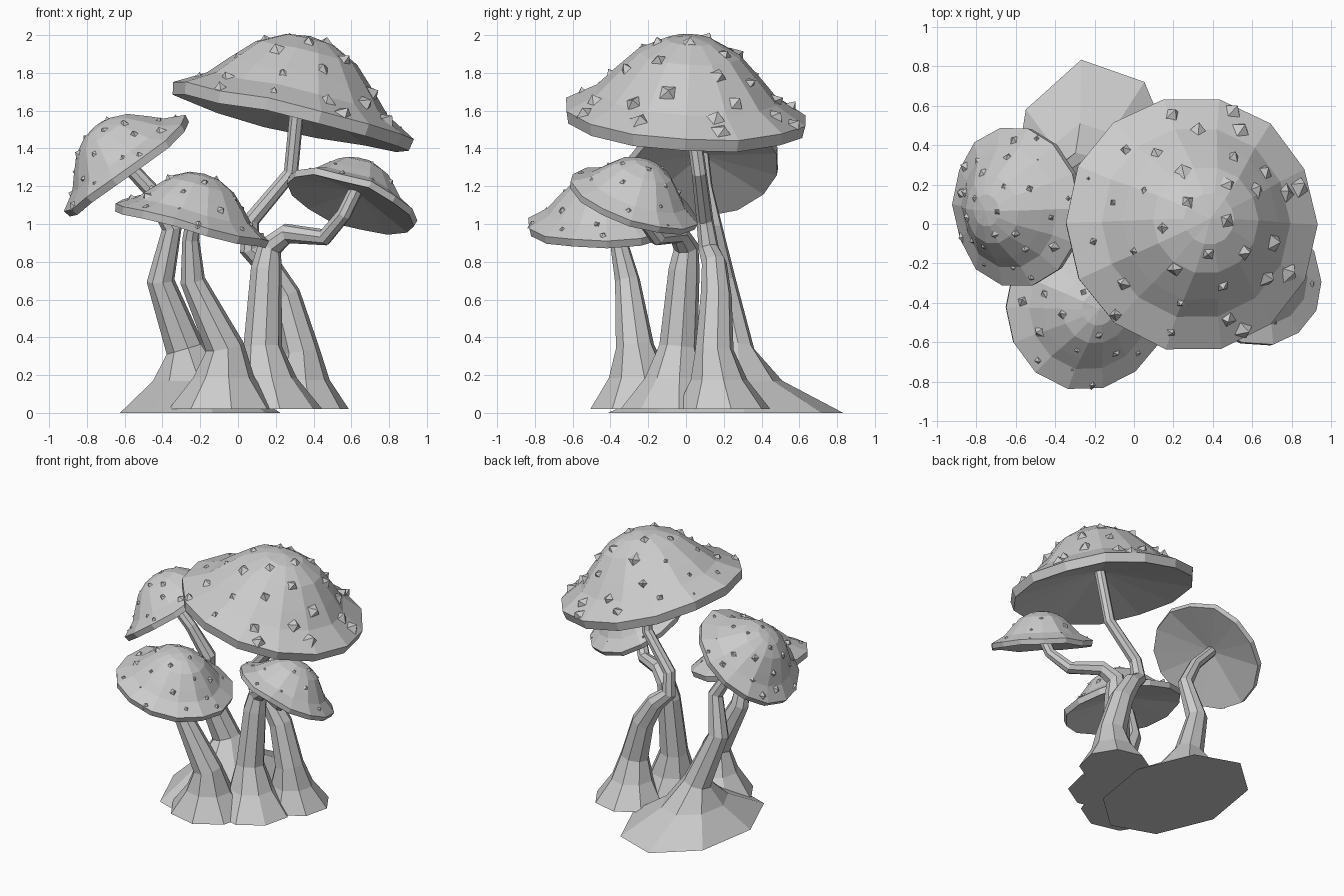
import bpy, bmesh, math, random
from mathutils import Vector, Matrix

random.seed(4)
if "Cube" in bpy.data.objects:
    bpy.data.objects.remove(bpy.data.objects["Cube"])

grey = bpy.data.materials.new("plain_grey")
grey.use_nodes = True
COLOUR = (0.6, 0.6, 0.6, 1)
grey.diffuse_color = COLOUR
grey.node_tree.nodes["Principled BSDF"].inputs["Base Color"].default_value = COLOUR

# Cap outline for a rim radius of one: crown, flared brim, rim edge, hollow underside
CROWN = [(0.2, 0.65), (0.42, 0.54), (0.62, 0.34), (0.75, 0.2), (1, 0.06)]
EDGE = (0.98, -0.04)
APEX, HOLLOW = 0.68, 0.2
UP = Vector((0, 0, 1))


def finish(bm, name):
    bmesh.ops.recalc_face_normals(bm, faces=bm.faces)
    mesh = bpy.data.meshes.new(name)
    bm.to_mesh(mesh)
    bm.free()
    mesh.materials.append(grey)
    obj = bpy.data.objects.new(name, mesh)
    bpy.context.collection.objects.link(obj)


def polar(radius, angle, height=0):
    return Vector((radius * math.cos(angle), radius * math.sin(angle), height))


def bridge(bm, lower, upper):
    for i in range(len(lower)):
        bm.faces.new((lower[i - 1], lower[i], upper[i], upper[i - 1]))


def fan(bm, ring, point):
    tip = bm.verts.new(point)
    for i in range(len(ring)):
        bm.faces.new((ring[i - 1], ring[i], tip))


def frame(centre, axis):
    turn = UP.rotation_difference(Vector(axis)).to_matrix().to_4x4()
    return Matrix.Translation(centre) @ turn


def add_cap(name, placement, sides=14):
    bm = bmesh.new()
    wobble = [random.uniform(-0.03, 0.03) for side in range(sides)]
    rings = []
    for radius, height in CROWN + [EDGE]:
        rings.append([bm.verts.new(polar(radius * (1 + w / 2), math.tau * i / sides, height + w * radius))
                      for i, w in enumerate(wobble)])
    for lower, upper in zip(rings, rings[1:]):
        bridge(bm, lower, upper)
    fan(bm, rings[0], UP * APEX)
    fan(bm, rings[-1], UP * HOLLOW)
    bm.transform(placement)
    finish(bm, name)


def add_warts(name, placement, count):
    # Small four-sided pyramids spiralled over the crown
    bm = bmesh.new()
    outline = [(0, APEX)] + CROWN
    for k in range(count):
        radius = 0.97 * math.sqrt((k + 0.8) / count)
        angle = k * 2.4 + random.uniform(-0.2, 0.2)
        for (r_in, z_in), (r_out, z_out) in zip(outline, outline[1:]):
            if r_in <= radius <= r_out:
                break
        height = z_in + (z_out - z_in) * (radius - r_in) / (r_out - r_in)
        normal = polar(z_in - z_out, angle, r_out - r_in)
        spot = frame(polar(radius * 0.985, angle, height), normal)
        size = random.uniform(0.055, 0.085)
        spin = random.random() * math.pi
        ring = [bm.verts.new(spot @ polar(size, spin + math.pi / 2 * i, -0.02)) for i in range(4)]
        bm.faces.new(ring)
        fan(bm, ring, spot @ polar(0.025, spin, 0.04))
    bm.transform(placement)
    finish(bm, name)


def add_stem(name, foot, flare, path, sides=8):
    # Spreading oval foot, then a tapering stalk that bends through the path points
    bm = bmesh.new()
    foot, flare, knees = Vector(foot), Vector(flare), [Vector(p) for p in path]
    points = [foot, foot.lerp(knees[0], 0.5)] + knees
    last = len(knees) - 1
    taper = [0.038 + 0.065 * (1 - i / last) ** 2 for i in range(last + 1)]
    stalk = [Vector((r, r)) for r in taper]
    radii = [flare, stalk[0].lerp(flare, 1 / 3)] + stalk
    rings = []
    for i, (point, radius) in enumerate(zip(points, radii)):
        direction = UP
        if i > 1:
            ahead = points[min(i + 1, len(points) - 1)] - point
            direction = (point - points[i - 1]).normalized() + ahead.normalized()
        place = frame(point, direction) @ Matrix.Diagonal((radius.x, radius.y, 1, 1))
        rings.append([bm.verts.new(place @ polar(1, math.tau * (j + 0.2) / sides))
                      for j in range(sides)])
    for lower, upper in zip(rings, rings[1:]):
        bridge(bm, lower, upper)
    bm.faces.new(rings[0])
    bm.faces.new(rings[-1])
    finish(bm, name)


def add_mushroom(label, centre, axis, radius, warts, foot, flare, path):
    placement = frame(centre, axis) @ Matrix.Scale(radius, 4)
    add_cap(label + "_cap", placement)
    add_warts(label + "_warts", placement, warts)
    # The stalk ends just inside the underside of the cap
    add_stem(label + "_stem", foot, flare, path + [placement @ Vector((0, 0, HOLLOW + 0.03))])


add_mushroom("tall", centre=(0.29, 0, 1.56), axis=(0.22, 0.06, 1), radius=0.655, warts=34,
             foot=(0.34, 0.2, 0.02), flare=(0.25, 0.25),
             path=[(0.33, 0.15, 0.33), (0.25, 0.16, 0.62), (0.15, 0.15, 0.79),
                   (0.06, 0.12, 0.87), (0.07, 0.1, 1.02), (0.28, 0.07, 1.27)])
add_mushroom("left_back", centre=(-0.585, 0.09, 1.3), axis=(-0.78, -0.1, 1), radius=0.41, warts=26,
             foot=(-0.2, 0.21, 0), flare=(0.43, 0.63),
             path=[(-0.28, 0.26, 0.34), (-0.41, 0.19, 0.7), (-0.35, 0.14, 0.98), (-0.47, 0.1, 1.19)])
add_mushroom("front_low", centre=(-0.25, -0.42, 0.99), axis=(0.26, -0.04, 1), radius=0.42, warts=24,
             foot=(-0.08, -0.22, 0.02), flare=(0.29, 0.29),
             path=[(-0.07, -0.27, 0.35), (-0.24, -0.31, 0.7), (-0.25, -0.36, 0.92)])
add_mushroom("front_right", centre=(0.6, -0.28, 1.11), axis=(0.35, 0.36, 1), radius=0.36, warts=18,
             foot=(0.18, -0.08, 0.02), flare=(0.27, 0.27),
             path=[(0.13, -0.04, 0.35), (0.15, -0.01, 0.76), (0.17, 0, 0.88),
                   (0.26, -0.04, 0.95), (0.46, -0.15, 0.93), (0.56, -0.24, 1.05)])
